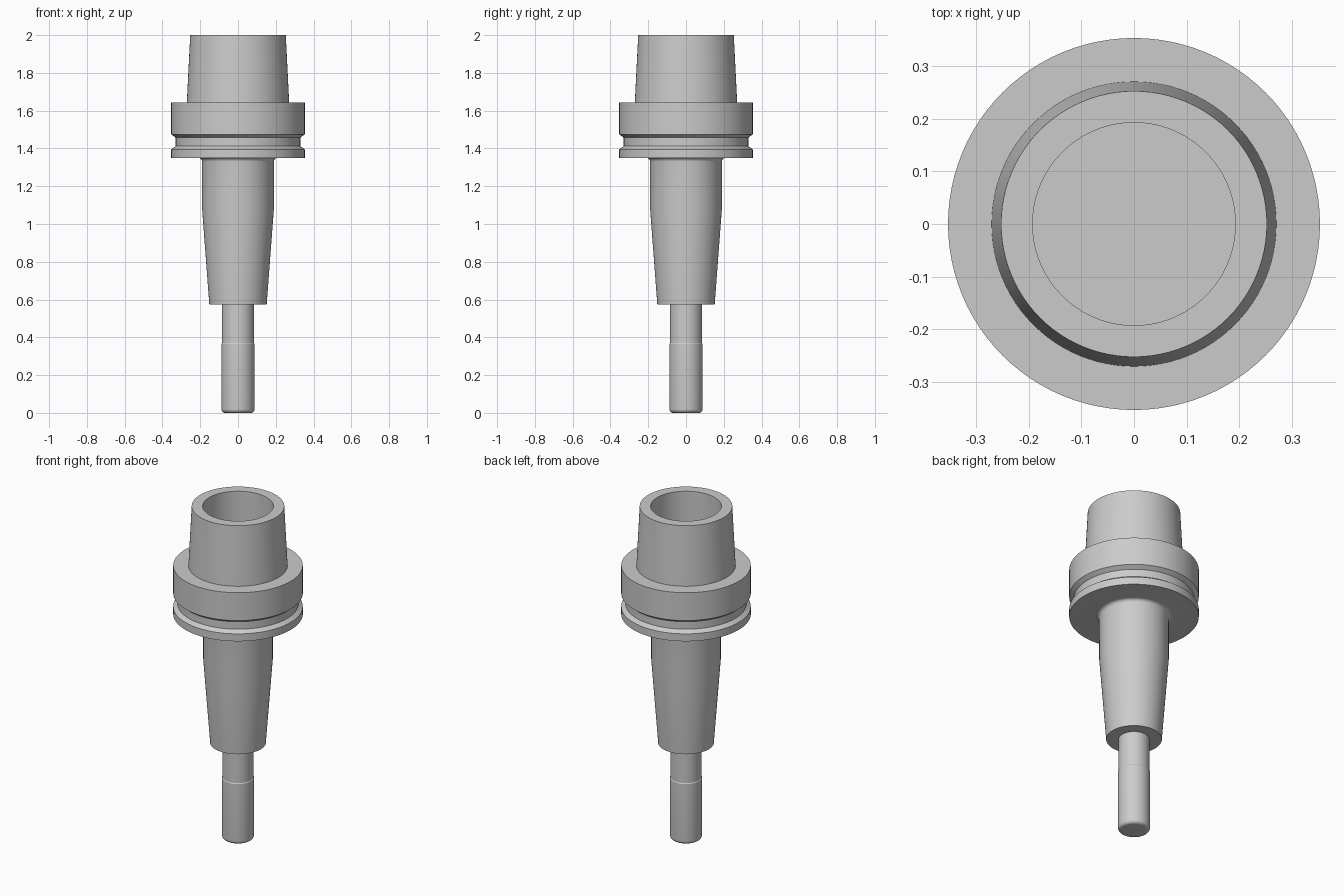
import bpy
import math

if "Cube" in bpy.data.objects:
    bpy.data.objects.remove(bpy.data.objects["Cube"])

SIDES = 96

steel = bpy.data.materials.new("grey_steel")
steel.use_nodes = True
GREY = (0.6, 0.6, 0.6, 1)
steel.diffuse_color = GREY
steel.node_tree.nodes["Principled BSDF"].inputs["Base Color"].default_value = GREY


def lathe(name, profile):
    """Spin (radius, height) points around z; a zero radius closes on the axis."""
    verts, faces, rings = [], [], []
    for r, z in profile:
        count = SIDES if r > 0 else 1
        rings.append((len(verts), count))
        for i in range(count):
            a = 2 * math.pi * i / SIDES
            verts.append((r * math.cos(a), r * math.sin(a), z))
    for (a, na), (b, nb) in zip(rings, rings[1:]):
        for i in range(SIDES):
            j = (i + 1) % SIDES
            quad = [a + i % na, a + j % na, b + j % nb, b + i % nb]
            faces.append(list(dict.fromkeys(quad)))
    mesh = bpy.data.meshes.new(name)
    mesh.from_pydata(verts, [], faces)
    mesh.materials.append(steel)
    obj = bpy.data.objects.new(name, mesh)
    bpy.context.collection.objects.link(obj)
    bpy.ops.object.select_all(action="DESELECT")
    obj.select_set(True)
    bpy.context.view_layer.objects.active = obj
    bpy.ops.object.shade_smooth_by_angle(angle=math.radians(25))
    return obj


def arc(cx, cz, radius, start, end, steps=6):
    """Points of a rounded corner, angles in degrees."""
    angles = [math.radians(start + (end - start) * i / steps) for i in range(steps + 1)]
    return [(cx + radius * math.cos(a), cz + radius * math.sin(a)) for a in angles]


# Round tool with a softened tip and a slightly thinner neck
lathe("tool_shank", [(0, 0)] + arc(0.068, 0.02, 0.02, -90, 0)
      + [(0.088, 0.365), (0.085, 0.37), (0.085, 0.575)])

# Holder: tapered nose, fillet, grooved flange, hollow cone
nose = [(0, 0.575), (0.152, 0.575), (0.19, 1.08)]
fillet = arc(0.21, 1.33, 0.02, 180, 90)
flange = [(0.354, 1.35), (0.354, 1.395), (0.33, 1.412), (0.33, 1.457),
          (0.354, 1.475), (0.354, 1.643)]
cone = [(0.271, 1.643), (0.253, 2.0)]
bore = [(0.193, 2.0), (0.193, 1.643), (0, 1.643)]
lathe("tool_holder", nose + fillet + flange + cone + bore)
